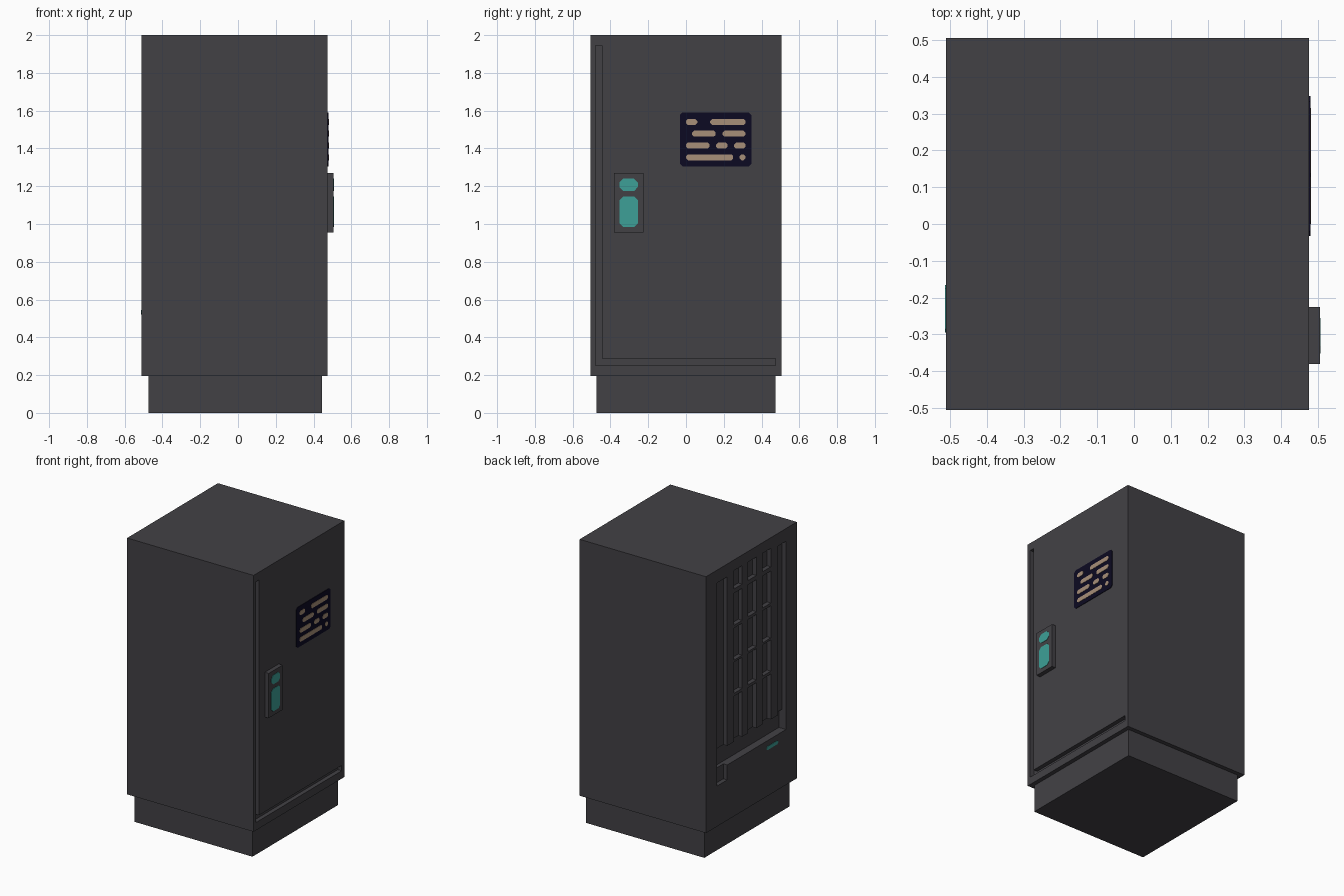
import bpy, bmesh

if "Cube" in bpy.data.objects:
    bpy.data.objects.remove(bpy.data.objects["Cube"])


def material(name, rgb):
    m = bpy.data.materials.new(name)
    m.diffuse_color = (*rgb, 1)
    m.use_nodes = True
    m.node_tree.nodes["Principled BSDF"].inputs["Base Color"].default_value = m.diffuse_color
    return m


GREY = material("charcoal grey", (0.055, 0.053, 0.060))
TEAL = material("teal light", (0.047, 0.35, 0.31))
NAVY = material("dark navy", (0.0037, 0.003, 0.016))
TAN = material("tan marking", (0.39, 0.275, 0.19))


def make(name, bm, mat):
    bmesh.ops.recalc_face_normals(bm, faces=bm.faces[:])
    me = bpy.data.meshes.new(name)
    bm.to_mesh(me)
    bm.free()
    me.materials.append(mat)
    ob = bpy.data.objects.new(name, me)
    bpy.context.collection.objects.link(ob)
    return ob


def box(name, x, y, z, mat=GREY):
    bm = bmesh.new()
    bmesh.ops.create_cube(bm, size=1)
    for v in bm.verts:
        v.co = [r[0] if c < 0 else r[1] for c, r in zip(v.co, (x, y, z))]
    return make(name, bm, mat)


def plate(name, x, y, z, c, mat):
    """Thin plate facing sideways between x[0] and x[1], corners clipped by c."""
    (a, b), (d, e) = y, z
    pts = [(a + c, d), (b - c, d), (b, d + c), (b, e - c),
           (b - c, e), (a + c, e), (a, e - c), (a, d + c)]
    bm = bmesh.new()
    f = bm.faces.new([bm.verts.new((x[0], p, q)) for p, q in pts])
    ext = bmesh.ops.extrude_face_region(bm, geom=[f])
    for g in ext["geom"]:
        if isinstance(g, bmesh.types.BMVert):
            g.co.x = x[1]
    return make(name, bm, mat)


def carve(target, x, y, z):
    """Cut a box-shaped recess out of the target."""
    cutter = box("cutter", x, y, z)
    mod = target.modifiers.new("recess", "BOOLEAN")
    mod.operation, mod.solver, mod.object = "DIFFERENCE", "EXACT", cutter
    bpy.context.view_layer.update()
    dg = bpy.context.evaluated_depsgraph_get()
    me = bpy.data.meshes.new_from_object(target.evaluated_get(dg))
    target.modifiers.clear()
    target.data = me
    bpy.data.objects.remove(cutter)


L, R = -0.51, 0.475          # left and right faces of the cabinet

# Cabinet and plinth
cabinet = box("cabinet", (L, R), (-0.505, 0.505), (0.195, 2.0))
box("plinth", (-0.475, 0.445), (-0.475, 0.475), (0, 0.195))

# Door grooves on the right face
carve(cabinet, (R - 0.03, R + 0.1), (-0.48, -0.445), (0.25, 1.945))
carve(cabinet, (R - 0.03, R + 0.1), (-0.46, 0.475), (0.25, 0.288))

# Vent panel on the left face: two side channels, deep bottom channel
shallow, deep = (L - 0.1, L + 0.03), (L - 0.1, L + 0.055)
carve(cabinet, shallow, (0.27, 0.384), (0.48, 1.91))
carve(cabinet, shallow, (-0.384, -0.295), (0.65, 1.91))
carve(cabinet, deep, (-0.384, 0.384), (0.585, 0.72))

# Vent slots, three columns of five
rows = [(1.795, 1.925), (1.54, 1.765), (1.295, 1.52), (1.06, 1.28), (0.65, 1.04)]
for col in (-1, 0, 1):
    yc = 0.16 * col - 0.01
    for row in rows:
        carve(cabinet, shallow, (yc - 0.046, yc + 0.046), row)

# Status lamp below the vents
plate("status_lamp", (L - 0.003, L + 0.002), (-0.295, -0.165), (0.52, 0.545), 0.01, TEAL)

# Lock box with two lit windows
box("lock_box", (R - 0.005, 0.505), (-0.38, -0.225), (0.955, 1.27))
plate("lock_window_upper", (0.503, 0.507), (-0.352, -0.255), (1.175, 1.24), 0.02, TEAL)
plate("lock_window_lower", (0.503, 0.507), (-0.352, -0.255), (0.985, 1.145), 0.018, TEAL)

# Notice panel with rows of tan dashes
plate("notice_panel", (R - 0.001, R + 0.004), (-0.033, 0.347), (1.305, 1.59), 0.014, NAVY)
dashes = {1.54: [(0.0, 0.06), (0.128, 0.315)],
          1.478: [(0.033, 0.157), (0.193, 0.315)],
          1.415: [(0.0, 0.125), (0.16, 0.22), (0.255, 0.315)],
          1.353: [(0.0, 0.25), (0.283, 0.315)]}
for zc, spans in dashes.items():
    for y in spans:
        plate("notice_dash", (R + 0.003, R + 0.006), y, (zc - 0.016, zc + 0.016), 0.01, TAN)
